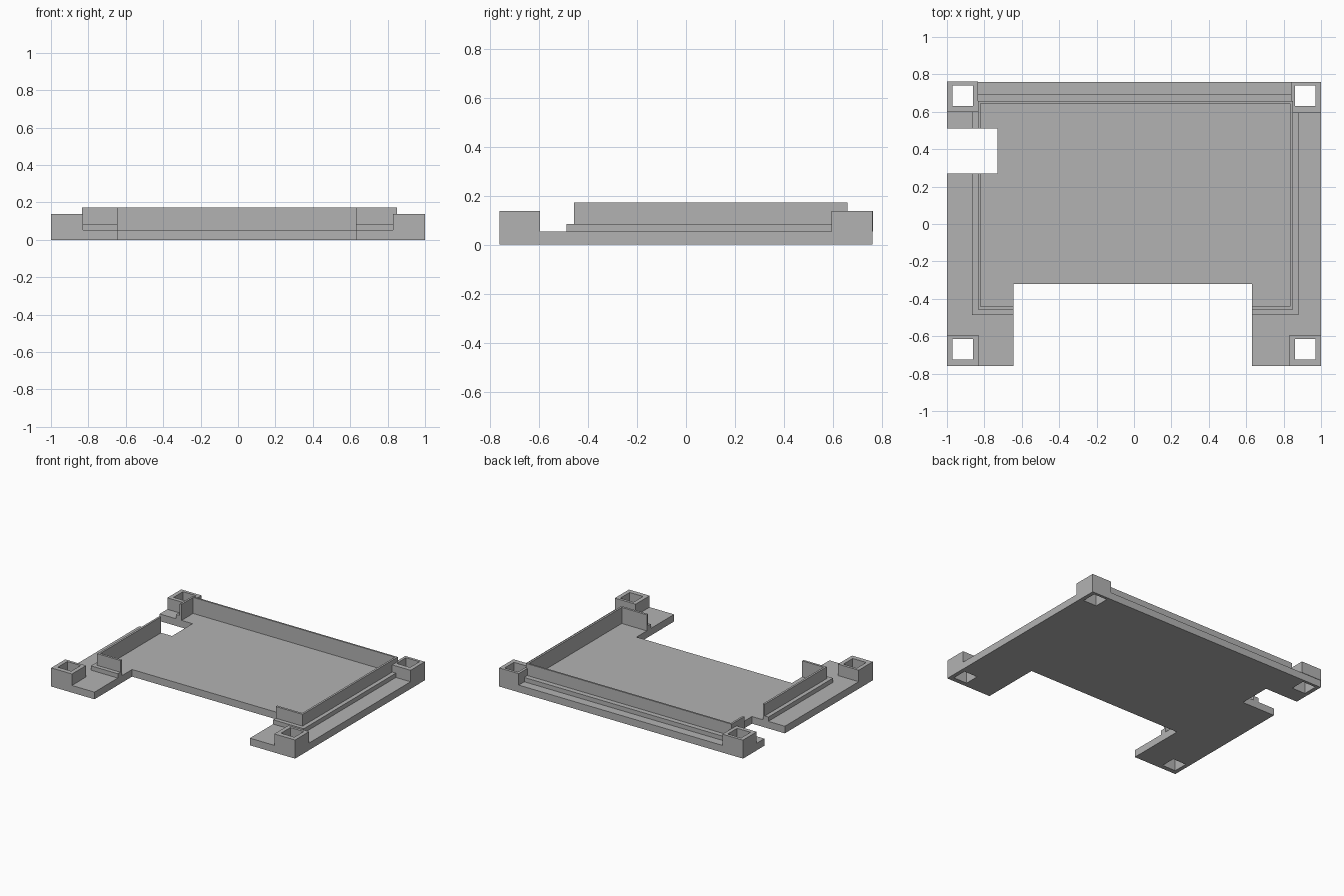
import bpy
import bmesh
from mathutils import Matrix, Vector

if "Cube" in bpy.data.objects:
    bpy.data.objects.remove(bpy.data.objects["Cube"])

grey = bpy.data.materials.new("plain grey")
grey.use_nodes = True
grey.diffuse_color = (0.45, 0.45, 0.45, 1)
grey.node_tree.nodes["Principled BSDF"].inputs["Base Color"].default_value = grey.diffuse_color


def box(name, x, y, z):
    """Box spanning the given (low, high) ranges."""
    spans = (x, y, z)
    size = Vector([b - a for a, b in spans])
    centre = Vector([(a + b) / 2 for a, b in spans])
    bm = bmesh.new()
    bmesh.ops.create_cube(bm, size=1, matrix=Matrix.Translation(centre) @ Matrix.Diagonal(size).to_4x4())
    mesh = bpy.data.meshes.new(name)
    bm.to_mesh(mesh)
    bm.free()
    mesh.materials.append(grey)
    ob = bpy.data.objects.new(name, mesh)
    bpy.context.collection.objects.link(ob)
    return ob


def cut(ob, cutters):
    """Subtract each cutter and bake the result."""
    for c in cutters:
        mod = ob.modifiers.new("cut", 'BOOLEAN')
        mod.operation = 'DIFFERENCE'
        mod.solver = 'EXACT'
        mod.object = c
    bpy.context.view_layer.update()
    baked = bpy.data.meshes.new_from_object(ob.evaluated_get(bpy.context.evaluated_depsgraph_get()))
    ob.modifiers.clear()
    ob.data = baked


# Levels and nested rectangles
FLOOR, LEDGE, POST, WALL = 0.053, 0.085, 0.138, 0.172
THROUGH = (-1, 1)
wall_in = ((-0.82, 0.835), (-0.44, 0.645))
wall_out = ((-0.835, 0.85), (-0.457, 0.658))
ledge_out = ((-0.865, 0.88), (-0.487, 0.695))

# Cutters: front bay, side notch, post holes and ring interiors
cutters = [box("front_bay_cutter", (-0.645, 0.63), (-2, -0.32), THROUGH),
           box("side_notch_cutter", (-2, -0.73), (0.27, 0.51), THROUGH)]
for hx in ((-0.97, -0.86), (0.86, 0.97)):
    for hy in ((-0.725, -0.615), (0.63, 0.74)):
        cutters.append(box("hole_cutter", hx, hy, THROUGH))
wall_core = box("wall_core_cutter", *wall_in, THROUGH)
ledge_core = box("ledge_core_cutter", *wall_out, THROUGH)

# Base plate, raised ledge and thin rim wall
cut(box("base_plate", (-1, 1), (-0.76, 0.76), (0, FLOOR)), cutters)
cut(box("ledge", *ledge_out, (FLOOR, LEDGE)), [ledge_core] + cutters)
cut(box("rim_wall", *wall_out, (FLOOR, WALL)), [wall_core] + cutters)

# Hollow corner posts
posts = {
    "front_right_post": ((-1, -0.83), (-0.76, -0.595)),
    "front_left_post": ((0.83, 1), (-0.76, -0.595)),
    "back_right_post": ((-1, -0.833), (0.6, 0.763)),
    "back_left_post": ((0.84, 1), (0.593, 0.76)),
}
for name, (px, py) in posts.items():
    cut(box(name, px, py, (FLOOR, POST)), cutters)

for c in cutters + [wall_core, ledge_core]:
    bpy.data.objects.remove(c)
